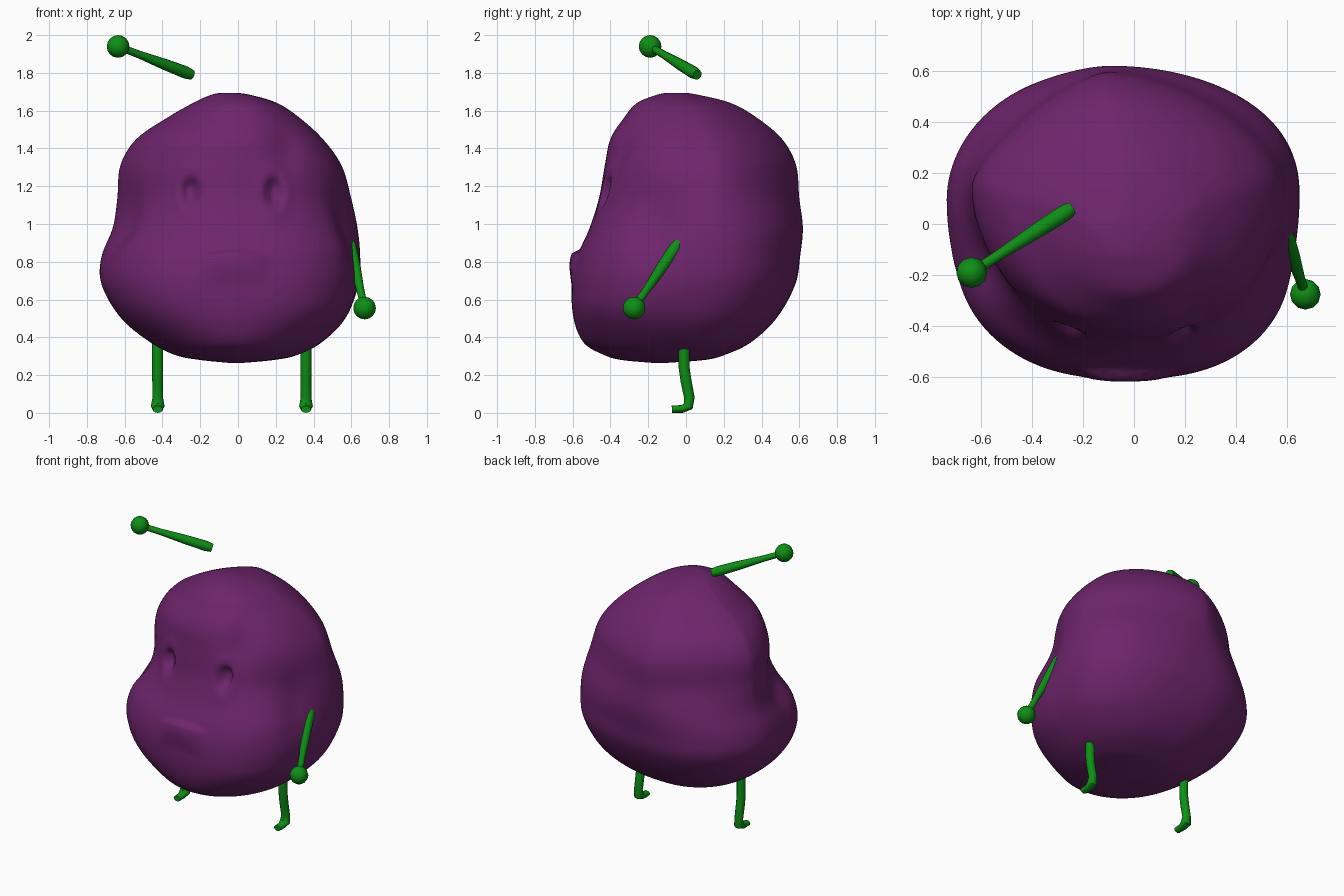
import bpy, bmesh, math
from mathutils import Vector

if "Cube" in bpy.data.objects:
    bpy.data.objects.remove(bpy.data.objects["Cube"])


def material(name, rgb):
    m = bpy.data.materials.new(name)
    m.diffuse_color = (*rgb, 1)
    m.use_nodes = True
    m.node_tree.nodes["Principled BSDF"].inputs["Base Color"].default_value = m.diffuse_color
    return m


PURPLE = material("purple skin", (0.155, 0.018, 0.150))
GREEN = material("green limbs", (0.004, 0.275, 0.007))


def finish(name, bm, mat, angle=50):
    bmesh.ops.recalc_face_normals(bm, faces=bm.faces)
    me = bpy.data.meshes.new(name)
    bm.to_mesh(me)
    bm.free()
    me.materials.append(mat)
    ob = bpy.data.objects.new(name, me)
    bpy.context.collection.objects.link(ob)
    bpy.ops.object.select_all(action='DESELECT')
    ob.select_set(True)
    bpy.context.view_layer.objects.active = ob
    bpy.ops.object.shade_smooth_by_angle(angle=math.radians(angle))
    return ob


def skin(bm, rings):
    for a, b in zip(rings, rings[1:]):
        for i in range(len(a)):
            j = (i + 1) % len(a)
            bm.faces.new((a[i], a[j], b[j], b[i]))
    bm.faces.new(rings[0][::-1])
    bm.faces.new(rings[-1])


def step(a, b, v):
    t = min(max((v - a) / (b - a), 0), 1)
    return t * t * (3 - 2 * t)


def spline(p, q, r, s, t):
    return [0.5 * (2 * b + (c - a) * t + (2 * a - 5 * b + 4 * c - d) * t * t
                   + (3 * b - a - 3 * c + d) * t ** 3) for a, b, c, d in zip(p, q, r, s)]


# Body outline: height, left, right, front, back
OUTLINE = [
    (0.265, -0.05, 0.03, -0.18, -0.10), (0.28, -0.20, 0.19, -0.34, 0.10),
    (0.305, -0.33, 0.31, -0.43, 0.20), (0.37, -0.46, 0.44, -0.54, 0.34),
    (0.50, -0.62, 0.57, -0.595, 0.48), (0.68, -0.725, 0.64, -0.605, 0.58),
    (0.83, -0.725, 0.65, -0.575, 0.605), (0.98, -0.665, 0.635, -0.51, 0.62),
    (1.14, -0.64, 0.60, -0.46, 0.60), (1.31, -0.625, 0.55, -0.43, 0.585),
    (1.45, -0.54, 0.45, -0.40, 0.51), (1.56, -0.38, 0.33, -0.33, 0.38),
    (1.64, -0.24, 0.21, -0.26, 0.24), (1.685, -0.14, 0.06, -0.15, 0.06),
    (1.695, -0.08, -0.02, -0.09, -0.01)]


def sculpt(x, y, z):
    """Press eye sockets, mouth lip and cheek hollows into the body."""
    if y < -0.2:
        for ex, ez in ((-0.25, 1.17), (0.19, 1.17)):
            d = math.hypot((x - ex) / 0.054, (z - ez) / 0.095)
            y += 0.048 * (1 - step(0.3, 1.0, d))
            y -= 0.006 * math.exp(-((d - 1.35) / 0.35) ** 2)
        u = (x + 0.03) / 0.17
        if abs(u) < 1:
            line = 0.855 - 0.025 * u * u
            lip = step(line - 0.2, line - 0.02, z) * (1 - step(line - 0.008, line + 0.008, z))
            y -= 0.035 * lip * math.sqrt(1 - u * u)
    for side in (-1, 1):
        d = ((x - side * 0.63) / 0.22) ** 2 + ((y + 0.16) / 0.14) ** 2 + ((z - 0.97) / 0.2) ** 2
        x -= side * 0.05 * math.exp(-d)
    # Shallow valley rising from the right eye
    if y < 0:
        d = ((x - 0.26) / 0.09) ** 2 + ((z - 1.41) / 0.14) ** 2
        y += 0.03 * math.exp(-d)
    return x, y, z


def body():
    bm = bmesh.new()
    rows, rings, cols, sub = [], [], 160, 12
    n = len(OUTLINE)
    for i in range(n - 1):
        pts = [OUTLINE[min(max(i + k, 0), n - 1)] for k in (-1, 0, 1, 2)]
        rows += [spline(*pts, t / sub) for t in range(sub)]
    rows.append(OUTLINE[-1])
    for z, x0, x1, yf, yb in rows:
        mid = (x0 + x1) / 2
        cy = (yf + yb) / 2 + 0.07 * (yb - yf)
        muzzle = step(0.35, 0.6, z) * (1 - step(0.85, 1.15, z))
        upper = step(0.7, 1.3, z)
        brow = step(0.85, 1.35, z)
        ring = []
        for c in range(cols):
            a = math.tau * c / cols
            co, si = math.cos(a), math.sin(a)
            # The back ridge sits left of centre and narrows towards the top
            cx = mid - 0.06 * (x1 - x0) * max(si, 0) ** 0.5
            if si > 0:
                e = 2 / (2.4 - 0.77 * upper if co > 0 else 2.08 - 0.7 * upper)
            elif co > 0:
                e = 2 / (2.0 + 0.65 * muzzle + 0.3 * brow)
            else:
                e = 2 / (2.0 + 0.42 * muzzle)
            ry = yb - cy if si > 0 else cy - yf
            rx = x1 - cx if co > 0 else cx - x0
            x = cx + rx * math.copysign(abs(co) ** e, co)
            y = cy + ry * math.copysign(abs(si) ** e, si)
            ring.append(bm.verts.new(sculpt(x, y, z)))
        rings.append(ring)
    skin(bm, rings)
    ob = finish("body", bm, PURPLE, 80)
    # Soften the ridges at the quarter lines
    g = ob.vertex_groups.new(name="soft")
    g.add([v.index for v in ob.data.vertices if v.co.y > -0.1], 1, 'REPLACE')
    m = ob.modifiers.new("soften", 'SMOOTH')
    m.factor, m.iterations, m.vertex_group = 0.5, 20, "soft"


def tube(bm, path, radii, sides=12):
    pts = [Vector(p) for p in path]
    rings = []
    for i, p in enumerate(pts):
        d = (pts[min(i + 1, len(pts) - 1)] - pts[max(i - 1, 0)]).normalized()
        u = d.cross(Vector((1, 0, 0))).normalized()
        v = d.cross(u)
        rings.append([bm.verts.new(p + radii[i] * (u * math.cos(math.tau * k / sides)
                                                   + v * math.sin(math.tau * k / sides)))
                      for k in range(sides)])
    skin(bm, rings)


# Arms: tapered stick with a round hand
def arm(name, shoulder, hand):
    s, h = Vector(shoulder), Vector(hand)
    bm = bmesh.new()
    tube(bm, [s.lerp(h, t) for t in (0, 0.08, 0.35, 0.7, 1)],
         [0.027, 0.033, 0.03, 0.021, 0.019])
    ball = bmesh.ops.create_uvsphere(bm, u_segments=12, v_segments=8, radius=0.06)
    bmesh.ops.translate(bm, verts=ball["verts"], vec=h)
    finish(name, bm, GREEN)


# Legs: bent tube ending in a small forward foot
def leg(name, x):
    bm = bmesh.new()
    tube(bm, [(x, -0.01, 0.38), (x, -0.01, 0.24), (x, 0.0, 0.17), (x, 0.018, 0.08),
              (x, 0.012, 0.035), (x, -0.02, 0.021), (x, -0.075, 0.019)],
         [0.029, 0.029, 0.029, 0.028, 0.027, 0.021, 0.019])
    for v in bm.verts:
        v.co.z = max(v.co.z, 0)
        if v.co.z < 0.045:
            v.co.x = x + (v.co.x - x) * 1.35
    finish(name, bm, GREEN)


body()
arm("raised_arm", (-0.245, 0.06, 1.79), (-0.635, -0.19, 1.94))
arm("lowered_arm", (0.59, -0.035, 0.905), (0.67, -0.275, 0.555))
leg("left_leg", -0.425)
leg("right_leg", 0.36)
